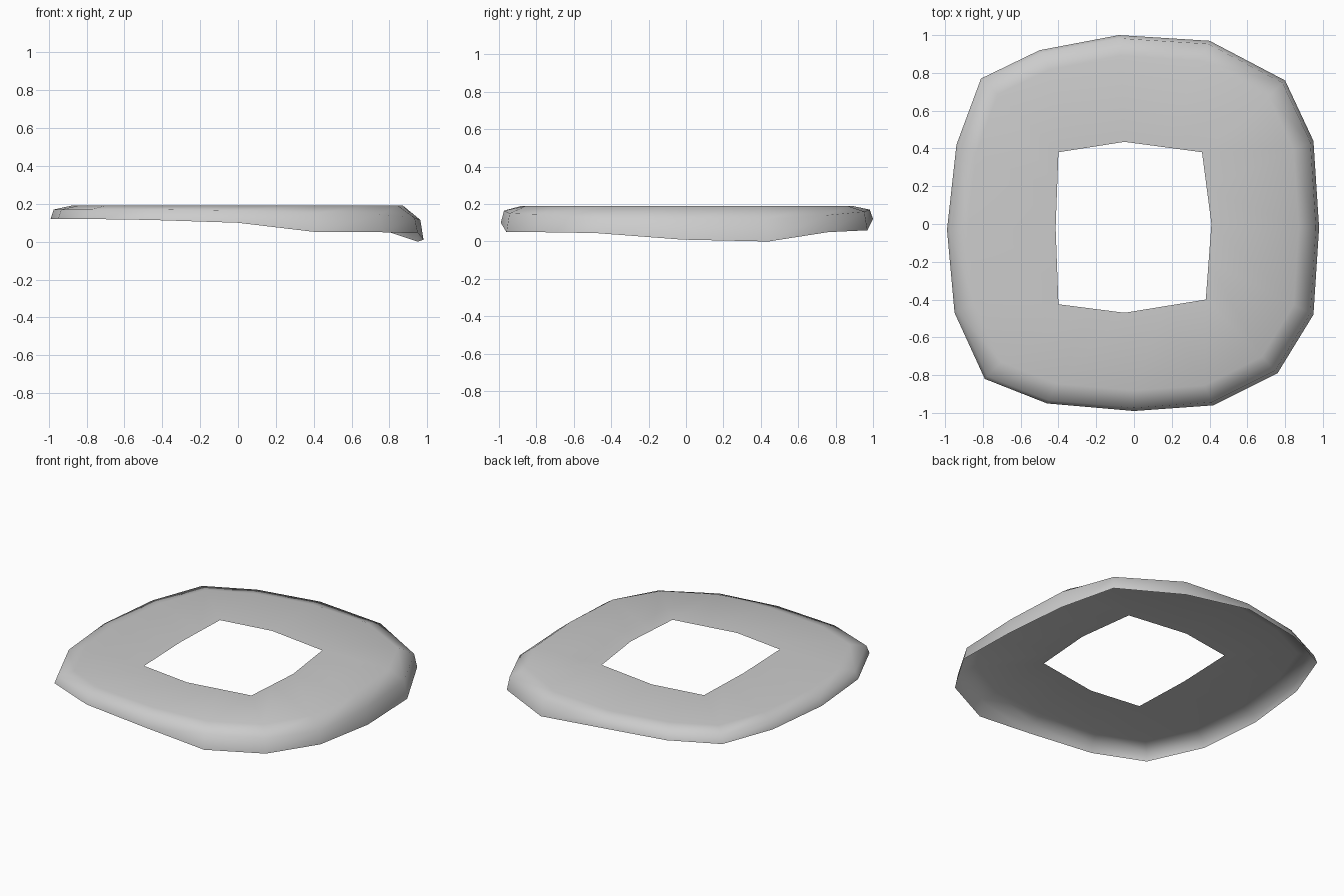
import bpy, bmesh

if "Cube" in bpy.data.objects:
    bpy.data.objects.remove(bpy.data.objects["Cube"])

TOP = 0.19

# Lower rim: x, y, z of the open edge and depth of the middle ring
rim = [(-.08, 1.0, .12, .17), (.40, .97, .06, .16), (.80, .76, .05, .14), (.95, .44, .00, .12),
       (.98, -.02, .01, .115), (.95, -.48, .045, .125), (.76, -.79, .05, .145), (.42, -.96, .05, .15),
       (0, -.99, .10, .165), (-.46, -.95, .115, .17), (-.79, -.82, .12, .17), (-.95, -.47, .12, .17),
       (-.99, -.03, .12, .17), (-.94, .42, .12, .17), (-.81, .77, .12, .17), (-.50, .92, .12, .17)]

# Central opening, one point for every second rim point
hole = [(-.05, .435), (.36, .38), (.41, 0), (.38, -.40),
        (-.05, -.47), (-.40, -.425), (-.415, -.02), (-.40, .38)]


def hole_ring():
    pts = []
    for i, a in enumerate(hole):
        b = hole[(i + 1) % len(hole)]
        pts += [(*a, TOP), ((a[0] + b[0]) / 2, (a[1] + b[1]) / 2, TOP)]
    return pts


def scaled(s, heights):
    return [(p[0] * s, p[1] * s, z) for p, z in zip(rim, heights)]


n = len(rim)
rings = [hole_ring(),
         scaled(.89, [TOP] * n),                 # edge of the flat top
         scaled(.983, [p[3] for p in rim]),      # shoulder
         [p[:3] for p in rim]]                   # open lower edge

# Thin open shell: flat top with a rounded skirt
bm = bmesh.new()
loops = [[bm.verts.new(p) for p in ring] for ring in rings]
for inner, outer in zip(loops, loops[1:]):
    for i in range(n):
        j = (i + 1) % n
        f = bm.faces.new((inner[i], outer[i], outer[j], inner[j]))
        f.smooth = True
bm.normal_update()
if sum(f.normal.z for f in bm.faces) < 0:
    bmesh.ops.reverse_faces(bm, faces=bm.faces[:])
mesh = bpy.data.meshes.new("ring_cover")
bm.to_mesh(mesh)
bm.free()
obj = bpy.data.objects.new("ring_cover", mesh)
bpy.context.collection.objects.link(obj)
